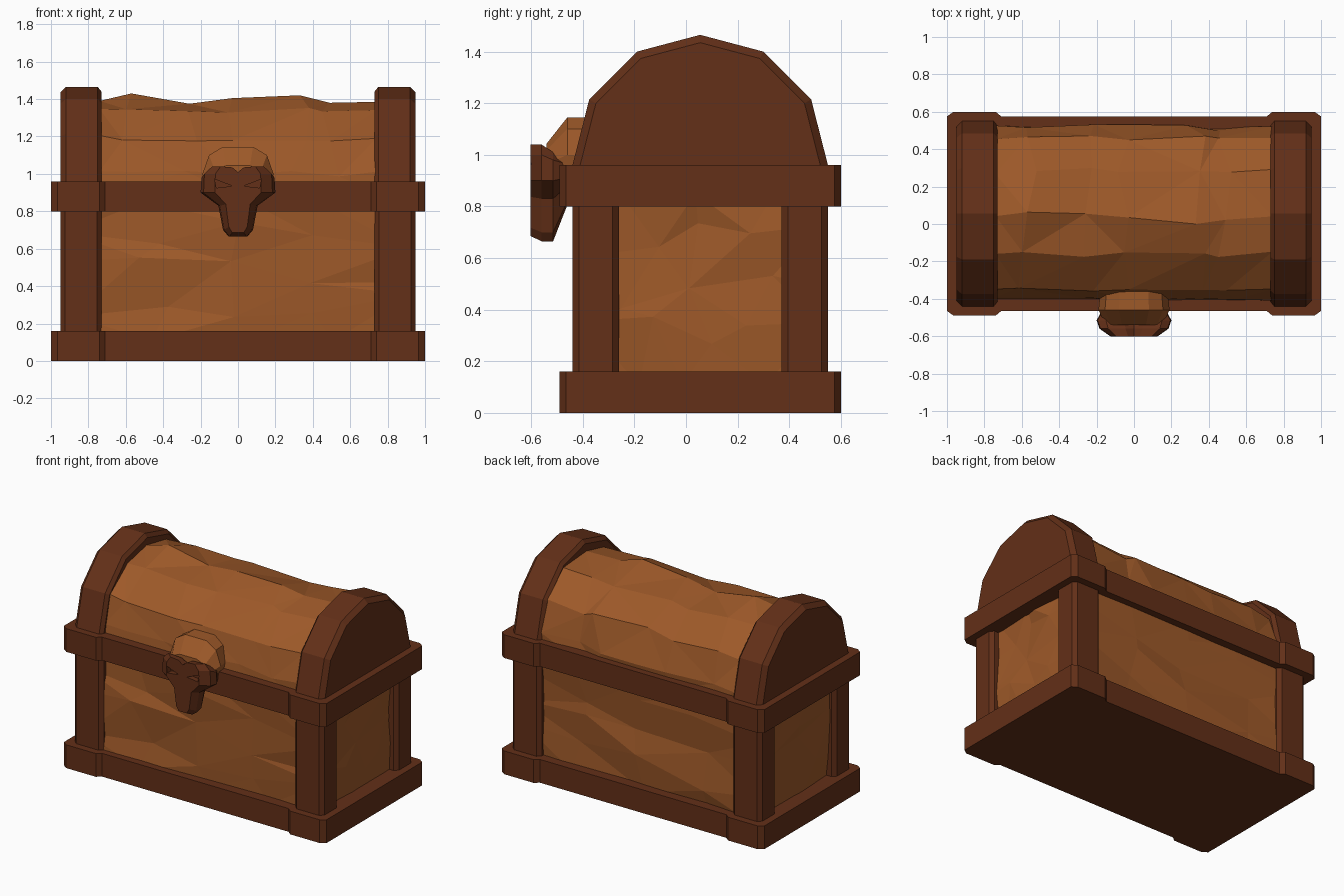
import bpy, bmesh, random
from mathutils import Vector

if "Cube" in bpy.data.objects:
    bpy.data.objects.remove(bpy.data.objects["Cube"])

random.seed(7)
CY = 0.055  # the chest body sits slightly behind centre because of the lock


def material(name, rgb):
    m = bpy.data.materials.new(name)
    m.diffuse_color = (*rgb, 1)
    m.use_nodes = True
    m.node_tree.nodes["Principled BSDF"].inputs["Base Color"].default_value = m.diffuse_color
    return m


WOOD = material("light_wood", (0.34, 0.10, 0.022))
FRAME = material("dark_wood", (0.125, 0.029, 0.009))


def finish(name, bm, mat):
    bmesh.ops.recalc_face_normals(bm, faces=bm.faces)
    me = bpy.data.meshes.new(name)
    bm.to_mesh(me)
    bm.free()
    ob = bpy.data.objects.new(name, me)
    bpy.context.collection.objects.link(ob)
    if mat:
        me.materials.append(mat)
    return ob


def loft(name, rings, mat, triangulate=False):
    """Skin a row of equal-sized closed rings and cap both ends."""
    bm = bmesh.new()
    vs = [[bm.verts.new(p) for p in r] for r in rings]
    n = len(vs[0])
    for a, b in zip(vs, vs[1:]):
        for i in range(n):
            j = (i + 1) % n
            bm.faces.new((a[i], a[j], b[j], b[i]))
    bm.faces.new(vs[0])
    bm.faces.new(vs[-1])
    if triangulate:
        bmesh.ops.triangulate(bm, faces=bm.faces)
    return finish(name, bm, mat)


def mirrored(half):
    """Complete an outline (u, v) given for u >= 0, from top to bottom."""
    return half + [(-u, v) for u, v in reversed(half) if u > 0]


# Base and middle rails: plan outline with thicker chamfered corner blocks
quarter = [(0.71, 0.52), (0.74, 0.545), (0.965, 0.545), (1.0, 0.52)]
right = quarter + [(x, -y) for x, y in reversed(quarter)]
plan = right + [(-x, -y) for x, y in right]
for name, z0, z1 in (("base_rail", 0, 0.16), ("middle_rail", 0.80, 0.96)):
    loft(name, [[(x, y + CY, z) for x, y in plan] for z in (z0, z1)], FRAME)

# Rough-hewn body between the posts
bm = bmesh.new()
bmesh.ops.create_cube(bm, size=1)
bmesh.ops.subdivide_edges(bm, edges=bm.edges, cuts=3, use_grid_fill=True)
for v in bm.verts:
    x, y, z = v.co
    out = Vector((0, 0, 0))
    if abs(x) > 0.49:
        out.x = -random.uniform(-0.015, 0.025) * (1 if x > 0 else -1)
    if abs(y) > 0.49:
        out.y = -random.uniform(-0.015, 0.03) * (1 if y > 0 else -1)
    slide = Vector([random.uniform(-0.08, 0.08) if abs(c) < 0.49 else 0 for c in v.co])
    v.co = Vector((x * 1.81, y * 0.93 + CY, z * 0.74 + 0.48)) + out + slide
bmesh.ops.triangulate(bm, faces=bm.faces)
finish("body_panels", bm, WOOD)

# Corner posts
for sx, side in ((-1, "left"), (1, "right")):
    for sy, end in ((-1, "front"), (1, "back")):
        bm = bmesh.new()
        bmesh.ops.create_cube(bm, size=1)
        for v in bm.verts:
            v.co = (sx * 0.84 + v.co.x * 0.22,
                    CY + sy * 0.405 + v.co.y * 0.18, 0.48 + v.co.z * 0.68)
        upright = [e for e in bm.edges
                   if abs(e.verts[0].co.z - e.verts[1].co.z) > 0.5]
        bmesh.ops.bevel(bm, geom=upright, offset=0.025, segments=1, affect='EDGES')
        finish(f"{end}_{side}_post", bm, FRAME)

# Lid end arches with chamfered rims
arch = mirrored([(0, 0.505), (0.245, 0.44), (0.43, 0.255), (0.495, 0)])
for sx, side in ((-1, "left"), (1, "right")):
    rings = [[(sx * x, CY + u * s, 0.96 + v * s) for u, v in arch]
             for x, s in ((0.73, 0.95), (0.75, 1), (0.92, 1), (0.95, 0.94))]
    loft(f"{side}_lid_arch", rings, FRAME)

# Rough barrel lid: uneven ridge height along x
ridge = [(-0.74, 1.39), (-0.57, 1.43), (-0.26, 1.375), (-0.03, 1.405),
         (0.33, 1.42), (0.49, 1.38), (0.74, 1.385)]
barrel = [(-0.465, -0.06), (-0.45, 0.04), (-0.40, 0.23), (-0.215, 0.385), (0, 0),
          (0.23, 0.39), (0.41, 0.24), (0.46, 0.04), (0.465, -0.06)]
rings = []
for x, top in ridge:
    ring = []
    for u, v in barrel:
        j = 0 if v < 0 else 0.018
        px = x + (random.uniform(-0.06, 0.06) if j and abs(x) < 0.7 else 0)
        if u == 0:
            ring.append((x, CY + random.uniform(-0.06, 0.03), top))
        else:
            ring.append((px, CY + u + random.uniform(-j, j),
                         0.96 + v + random.uniform(-j, j)))
    rings.append(ring)
loft("barrel_lid", rings, WOOD, True)

# Rounded light-wood backing of the lock
dome = mirrored([(0.08, 0.225), (0.155, 0.18), (0.19, 0.08), (0.17, -0.03), (0.09, -0.1)])
loft("lock_backing",
     [[(u * s, y, 0.92 + v * t) for u, v in dome]
      for y, s, t in ((-0.36, 0.95, 1), (-0.46, 1, 1), (-0.54, 0.8, 0.55))], WOOD)

# Mask-shaped lock face with a tapering jaw
mask = mirrored([(0, 0.09), (0.05, 0.115), (0.15, 0.12), (0.195, 0.08), (0.2, -0.02),
                 (0.105, -0.09), (0.08, -0.22), (0.05, -0.255)])
levels = ((-0.46, 0.85, 0.55, 0.45), (-0.515, 1, 0.75, 1),
          (-0.56, 0.92, 1, 1), (-0.602, 0.62, 1, 0.92))
face = loft("lock_face",
            [[(u * s, y, 0.92 + v * (up if v > 0 else down)) for u, v in mask]
             for y, s, up, down in levels], FRAME)

# Slanted eye hollows
eye = [(0.03, 0.935), (0.125, 0.972), (0.115, 0.925)]
for sx, side in ((-1, "left"), (1, "right")):
    cutter = loft(f"{side}_eye_cutter",
                  [[(sx * x, y, z) for x, z in eye] for y in (-0.65, -0.565)], None)
    cutter.hide_render = True
    cutter.display_type = 'WIRE'
    cut = face.modifiers.new(f"{side}_eye", 'BOOLEAN')
    cut.operation = 'DIFFERENCE'
    cut.solver = 'EXACT'
    cut.object = cutter
